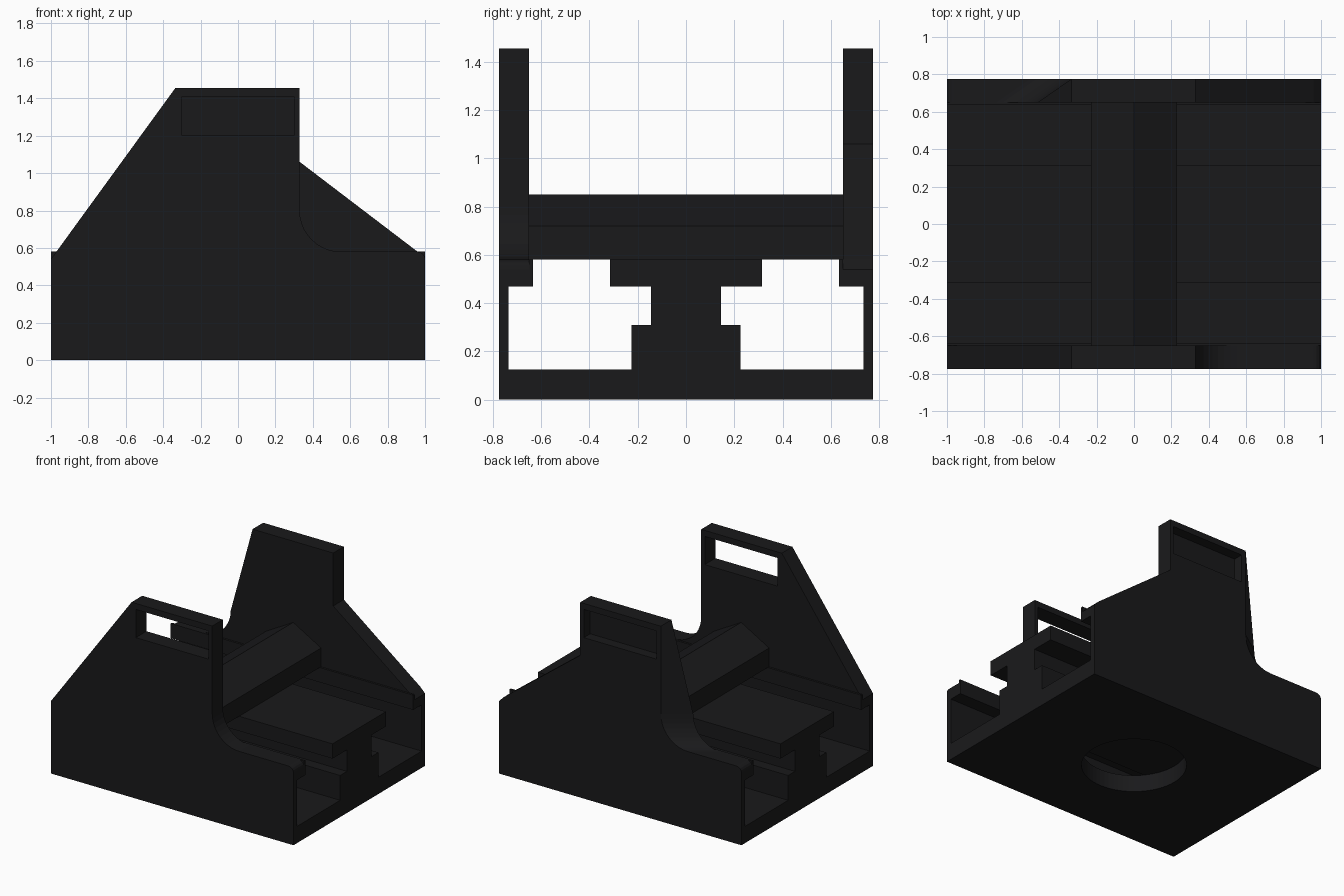
import bpy, bmesh
from math import sin, cos, radians

if "Cube" in bpy.data.objects:
    bpy.data.objects.remove(bpy.data.objects["Cube"])

mat = bpy.data.materials.new("black_plastic")
mat.diffuse_color = (0.01, 0.01, 0.011, 1)
mat.use_nodes = True
mat.node_tree.nodes["Principled BSDF"].inputs["Base Color"].default_value = mat.diffuse_color


def make_object(name, bm):
    bmesh.ops.recalc_face_normals(bm, faces=bm.faces)
    me = bpy.data.meshes.new(name)
    bm.to_mesh(me)
    bm.free()
    me.materials.append(mat)
    ob = bpy.data.objects.new(name, me)
    bpy.context.collection.objects.link(ob)
    return ob


def loft(name, a, b):
    """Solid between two matching loops of 3D points."""
    bm = bmesh.new()
    va, vb = [bm.verts.new(p) for p in a], [bm.verts.new(p) for p in b]
    bm.faces.new(va)
    bm.faces.new(vb[::-1])
    n = len(va)
    for i in range(n):
        j = (i + 1) % n
        bm.faces.new((va[i], vb[i], vb[j], va[j]))
    return make_object(name, bm)


def wall(name, outer, inner, y0, y1):
    return loft(name, [(x, y0, z) for x, z in outer], [(x, y1, z) for x, z in inner])


def box(name, x0, x1, y0, y1, z0, z1):
    prof = [(x0, z0), (x1, z0), (x1, z1), (x0, z1)]
    return wall(name, prof, prof, y0, y1)


def arc(cx, cz, r, a0, a1, n=10):
    angles = [radians(a0 + (a1 - a0) * i / n) for i in range(n + 1)]
    return [(cx + r * cos(a), cz + r * sin(a)) for a in angles]


def cut(ob, cutter):
    cutter.hide_render = True
    mod = ob.modifiers.new("cut", 'BOOLEAN')
    mod.operation, mod.solver, mod.object = 'DIFFERENCE', 'EXACT', cutter
    bpy.context.view_layer.objects.active = ob
    bpy.ops.object.modifier_apply(modifier=mod.name)
    bpy.data.objects.remove(cutter, do_unlink=True)


# Front upright: sloped left edge, vertical right edge with a fillet
front = ([(-1, .47), (1, .47)] + arc(.96, .54, .04, 0, 90, 4)
         + arc(.55, .8, .22, 270, 180) + [(.33, 1.455), (-.335, 1.455), (-1, .54)])
front_upright = wall("front_upright", front, front, -.775, -.65)
cut(front_upright, box("slot_cutter", -.3, .3, -.9, -.5, 1.2, 1.41))


# Back upright: stepped slope on the right, fillet on the left that leans out inside
def back(shift):
    return ([(-1, .47), (1, .47), (1, .54), (.96, .58), (.33, 1.06), (.33, 1.455), (-.335, 1.455)]
            + arc(-.555 - shift, .8, .22, 0, -90) + arc(-.96, .54, .04, 90, 180, 4))


back_upright = wall("back_upright", back(0), back(.18), .775, .65)
cut(back_upright, box("pocket_cutter", -.3, .3, .7, .9, 1.2, 1.41))

# Floor with round hole
floor = box("floor", -1, 1, -.775, .775, 0, .125)
bm = bmesh.new()
bmesh.ops.create_cone(bm, cap_ends=True, segments=64, radius1=.355, radius2=.355, depth=1)
cut(floor, make_object("hole_cutter", bm))

# Thin lower side walls and the lips above them
for side, s in (("front", -1), ("back", 1)):
    box(side + "_lower_wall", -1, 1, *sorted((s * .735, s * .775)), .125, .47)
    box(side + "_lip", -1, 1, *sorted((s * .635, s * .65)), .47, .58)

# Central rail: wide foot, narrow neck, flat top plate
box("rail_foot", -1, 1, -.225, .225, .125, .31)
box("rail_neck", -1, 1, -.145, .145, .31, .47)
box("rail_plate", -1, 1, -.315, .315, .47, .58)

# Ridged bridge between the uprights
ridge = [(-.23, .58), (.23, .58), (.23, .72), (0, .85), (-.23, .72)]
wall("ridged_bridge", ridge, ridge, -.65, .65)
